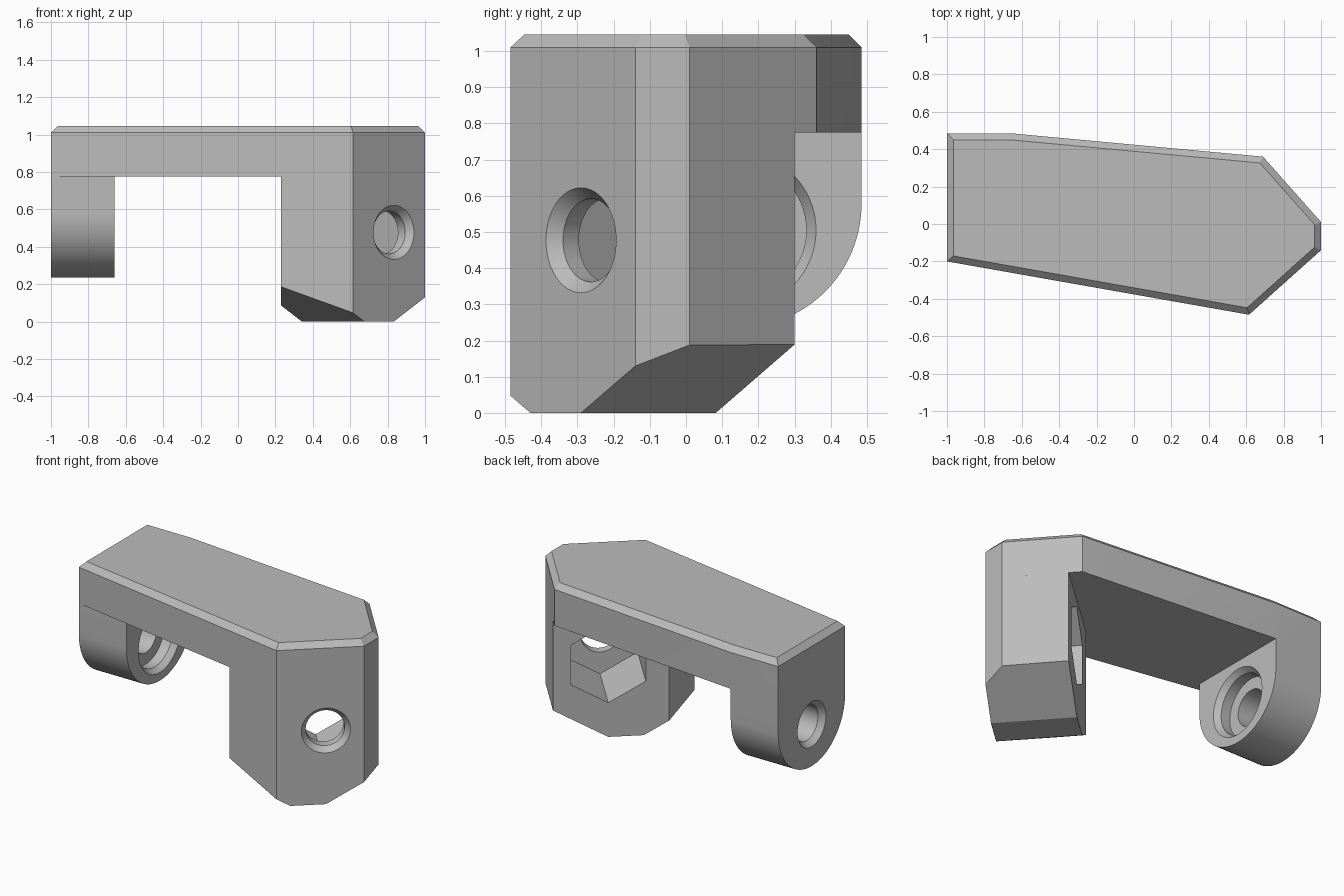
import bpy, bmesh, math
from mathutils import Vector

cube = bpy.data.objects.get("Cube")
if cube:
    bpy.data.objects.remove(cube, do_unlink=True)

GREY = (0.5, 0.5, 0.5, 1.0)
mat = bpy.data.materials.new("plain grey")
mat.use_nodes = True
mat.diffuse_color = GREY
mat.node_tree.nodes["Principled BSDF"].inputs["Base Color"].default_value = GREY

UP = Vector((0, 0, 1))


def finish(bm, name):
    bmesh.ops.recalc_face_normals(bm, faces=bm.faces)
    mesh = bpy.data.meshes.new(name)
    bm.to_mesh(mesh)
    bm.free()
    mesh.materials.append(mat)
    ob = bpy.data.objects.new(name, mesh)
    bpy.context.collection.objects.link(ob)
    return ob


def prism(points, direction):
    """Extrude a planar outline along a direction."""
    bm = bmesh.new()
    face = bm.faces.new([bm.verts.new(p) for p in points])
    new = bmesh.ops.extrude_face_region(bm, geom=[face])["geom"]
    bmesh.ops.translate(bm, vec=direction,
                        verts=[v for v in new if isinstance(v, bmesh.types.BMVert)])
    bmesh.ops.recalc_face_normals(bm, faces=bm.faces)
    return bm


def bore(name, origin, axis, stations, segments=64):
    """Stepped cutter: (depth, radius) stations along a horizontal axis."""
    side = axis.cross(UP)
    bm = bmesh.new()
    rings = []
    for depth, radius in stations:
        ring = []
        for i in range(segments):
            a = math.pi / 2 + math.tau * i / segments
            ring.append(bm.verts.new(origin + axis * depth
                                     + (side * math.cos(a) + UP * math.sin(a)) * radius))
        rings.append(ring)
    for r0, r1 in zip(rings, rings[1:]):
        for i in range(segments):
            j = (i + 1) % segments
            bm.faces.new((r0[i], r0[j], r1[j], r1[i]))
    bm.faces.new(rings[0])
    bm.faces.new(rings[-1])
    return finish(bm, name)


def combine(target, tool, operation):
    mod = target.modifiers.new(operation.lower(), "BOOLEAN")
    mod.operation, mod.object, mod.solver = operation, tool, "EXACT"
    bpy.context.view_layer.objects.active = target
    bpy.ops.object.modifier_apply(modifier=mod.name)
    bpy.data.objects.remove(tool, do_unlink=True)


UNDER, RIM, TOP = 0.775, 1.01, 1.045

# Top plate with chamfered upper rim
outline = [(-1, 0.485), (-0.66, 0.485), (0.69, 0.36), (1, 0.01),
           (1, -0.14), (0.615, -0.485), (-1, -0.2)]
bm = prism([(x, y, UNDER) for x, y in outline], UP * (TOP - UNDER))
rim = [e for e in bm.edges if all(v.co.z > RIM for v in e.verts)]
bmesh.ops.bevel(bm, geom=rim, offset=TOP - RIM, segments=1, affect="EDGES")
body = finish(bm, "bracket_body")

# Angled block with two sloped lower corners
front_dir = Vector((0.385, 0.345, 0)).normalized()
inward = UP.cross(front_dir)
hole = Vector((0.8325, -0.29, 0.477))
foot = [(0.23, -0.417), (0.615, -0.485), (1, -0.14), (1, 0.01),
        (0.743, 0.3), (0.23, -0.157)]
bm = prism([(x, y, 0) for x, y in foot], UP * UNDER)
slope = math.radians(30)
for sign, start in ((1, 0.0), (-1, -0.21)):
    corner = Vector((hole.x, hole.y, 0)) + front_dir * start
    normal = front_dir * sign * math.sin(slope) - UP * math.cos(slope)
    cut = bmesh.ops.bisect_plane(bm, geom=bm.verts[:] + bm.edges[:] + bm.faces[:],
                                 plane_co=corner, plane_no=normal, clear_outer=True)
    edges = [g for g in cut["geom_cut"] if isinstance(g, bmesh.types.BMEdge)]
    bmesh.ops.holes_fill(bm, edges=[e for e in edges if e.is_boundary])
block = finish(bm, "angled_block")

# Rounded lug hanging below the far end
cy, radius = 0.1425, 0.3425
cz = 0.235 + radius
profile = [(-1, cy - radius, UNDER)]
for i in range(49):
    a = math.pi + math.pi * i / 48
    profile.append((-1, cy + radius * math.cos(a), cz + radius * math.sin(a)))
profile.append((-1, cy + radius, UNDER))
lug = finish(prism(profile, Vector((0.34, 0, 0))), "rounded_lug")

combine(body, block, "UNION")
combine(body, lug, "UNION")

# Countersunk hole and hexagonal pocket in the block
combine(body, bore("block_hole", hole, inward,
                   [(-0.03, 0.17), (0.036, 0.115), (0.2, 0.115)]), "DIFFERENCE")
combine(body, bore("hex_pocket", hole, inward,
                   [(0.095, 0.256), (0.56, 0.256)], 6), "DIFFERENCE")

# Countersunk hole and round recess in the lug
centre = Vector((-1, cy, 0.505))
combine(body, bore("lug_hole", centre, Vector((1, 0, 0)),
                   [(-0.03, 0.17), (0.036, 0.115), (0.24, 0.115), (0.24, 0.19),
                    (0.305, 0.19), (0.37, 0.24)]), "DIFFERENCE")

# Merge flat regions and shade
bm = bmesh.new()
bm.from_mesh(body.data)
bmesh.ops.remove_doubles(bm, verts=bm.verts, dist=0.0005)
bmesh.ops.dissolve_limit(bm, angle_limit=math.radians(0.5),
                         verts=bm.verts, edges=bm.edges)
bm.to_mesh(body.data)
bm.free()
bpy.ops.object.select_all(action="DESELECT")
body.select_set(True)
bpy.context.view_layer.objects.active = body
bpy.ops.object.shade_smooth_by_angle(angle=math.radians(20))
